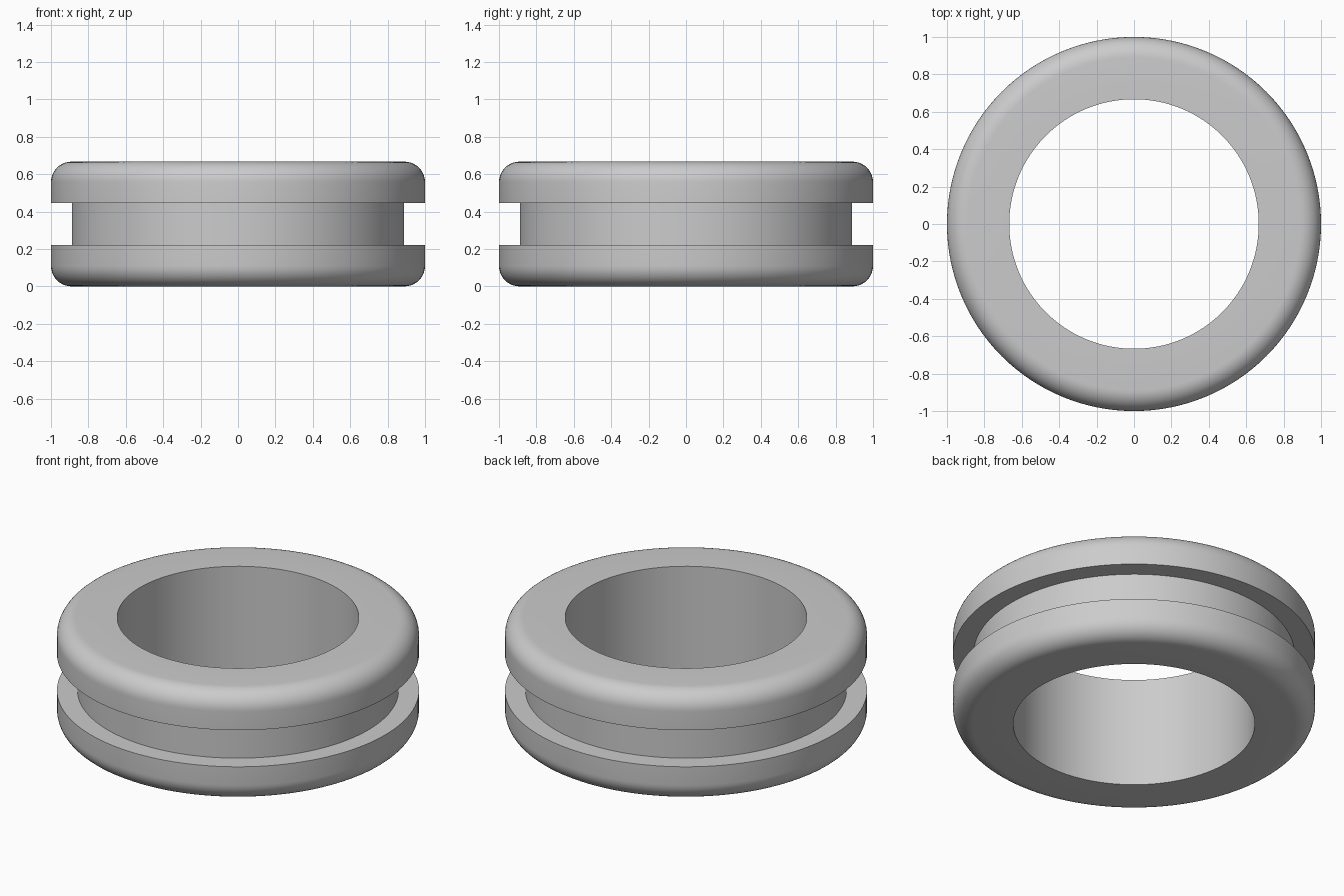
import bpy, bmesh
from math import sin, cos, pi, radians

cube = bpy.data.objects.get("Cube")
if cube:
    bpy.data.objects.remove(cube, do_unlink=True)

HEIGHT = 0.667
OUTER, BORE, NECK = 1.0, 0.667, 0.887
FLANGE = 0.222      # thickness of each flange
FILLET = 0.11       # rounding of the outer rims
STEPS, SEGMENTS = 10, 128

# Rubber material
rubber = bpy.data.materials.new("grey rubber")
rubber.use_nodes = True
colour = (0.6, 0.6, 0.6, 1)
rubber.diffuse_color = colour
rubber.node_tree.nodes["Principled BSDF"].inputs["Base Color"].default_value = colour

# Lower half of the cross-section, from the bore out to the groove
lower = [(BORE, 0)]
for i in range(STEPS + 1):
    a = pi / 2 * i / STEPS
    lower.append((OUTER - FILLET + FILLET * sin(a), FILLET - FILLET * cos(a)))
lower += [(OUTER, FLANGE), (NECK, FLANGE)]

# Mirror it for the upper half
profile = lower + [(r, HEIGHT - z) for r, z in reversed(lower)]

# Revolve the closed cross-section into a ring
bm = bmesh.new()
verts = [bm.verts.new((r, 0, z)) for r, z in profile]
edges = [bm.edges.new((v, verts[i - 1])) for i, v in enumerate(verts)]
bmesh.ops.spin(bm, geom=verts + edges, cent=(0, 0, 0), axis=(0, 0, 1),
               angle=2 * pi, steps=SEGMENTS, use_merge=True)
bmesh.ops.remove_doubles(bm, verts=bm.verts[:], dist=1e-5)
bmesh.ops.recalc_face_normals(bm, faces=bm.faces[:])

mesh = bpy.data.meshes.new("grommet_ring")
bm.to_mesh(mesh)
bm.free()
mesh.materials.append(rubber)
ring = bpy.data.objects.new("grommet_ring", mesh)
bpy.context.collection.objects.link(ring)

# Smooth shading with crisp edges at the groove and bore
bpy.ops.object.select_all(action='DESELECT')
ring.select_set(True)
bpy.context.view_layer.objects.active = ring
bpy.ops.object.shade_smooth_by_angle(angle=radians(30))
